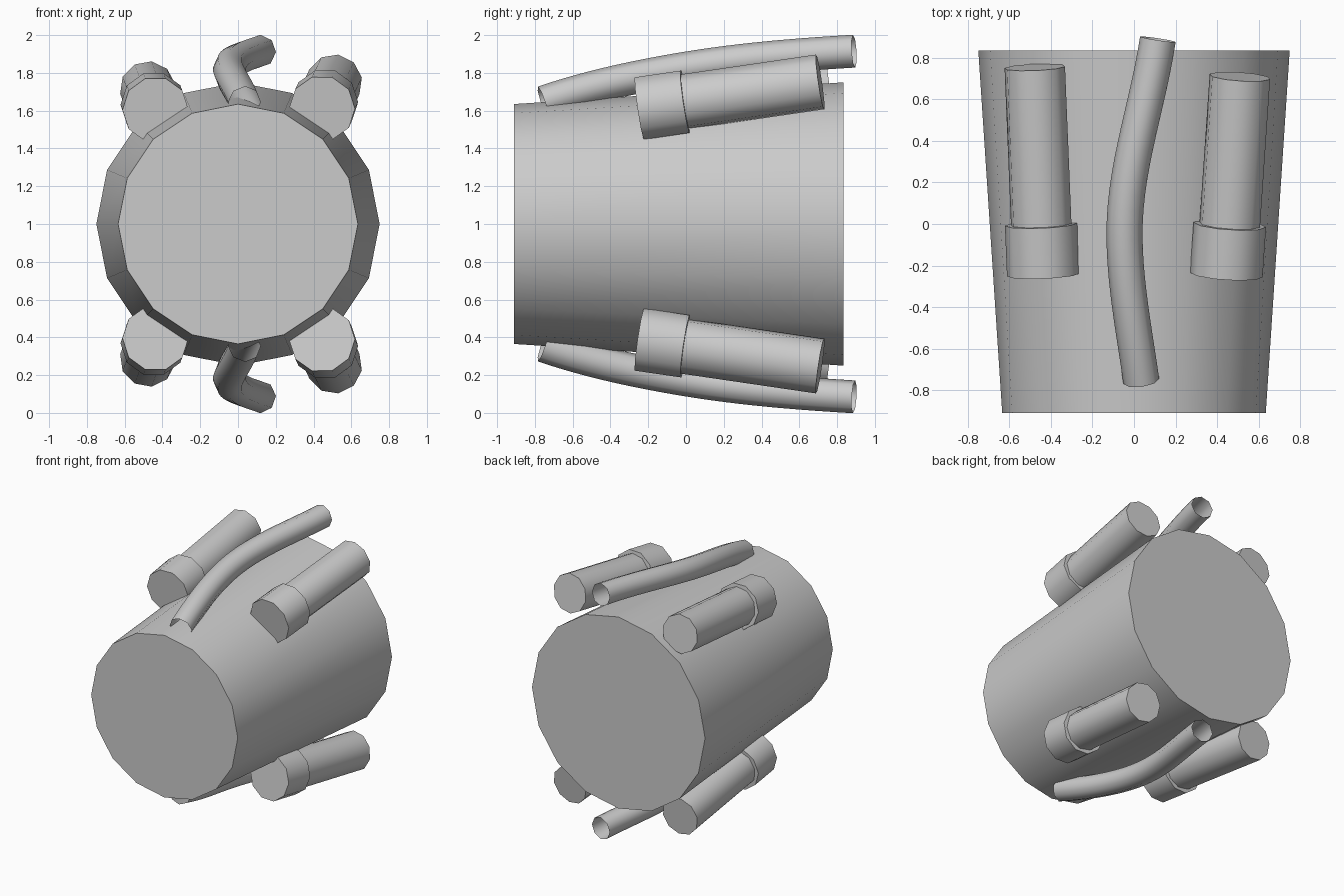
import bpy
import bmesh
import math
from mathutils import Vector, Matrix

cube = bpy.data.objects.get("Cube")
if cube:
    bpy.data.objects.remove(cube, do_unlink=True)

CENTRE = Vector((0, 0, 1))  # every part pivots on the body axis

grey = bpy.data.materials.new("plain grey")
grey.use_nodes = True
COLOUR = (0.6, 0.6, 0.6, 1)
grey.diffuse_color = COLOUR
grey.node_tree.nodes["Principled BSDF"].inputs["Base Color"].default_value = COLOUR


def finish(obj, mirrored):
    """Shade a part and, if asked, repeat it below the body."""
    bpy.ops.object.select_all(action="DESELECT")
    obj.select_set(True)
    bpy.context.view_layer.objects.active = obj
    if obj.type == "CURVE":
        bpy.ops.object.convert(target="MESH")
        obj = bpy.context.object
    bpy.ops.object.shade_smooth_by_angle(angle=math.radians(60))
    if mirrored:
        mod = obj.modifiers.new("mirror below", "MIRROR")
        mod.use_axis = (False, False, True)
        mod.use_mirror_merge = False


def add_object(name, data):
    data.materials.append(grey)
    obj = bpy.data.objects.new(name, data)
    obj.location = CENTRE
    bpy.context.collection.objects.link(obj)
    return obj


def rod(name, start, end, r1, r2, sides, phase=0, mirrored=True):
    """Capped cone between two points, phase measured in the front plane."""
    a, b = Vector(start) - CENTRE, Vector(end) - CENTRE
    axis = (b - a).normalized()
    side = Vector((1, 0, 0))
    side = (side - axis * side.dot(axis)).normalized()
    frame = Matrix((side, axis.cross(side), axis)).transposed().to_4x4()
    turn = Matrix.Rotation(math.radians(-phase), 4, "Z")
    bm = bmesh.new()
    bmesh.ops.create_cone(bm, cap_ends=True, segments=sides, radius1=r1, radius2=r2,
                          depth=(b - a).length,
                          matrix=Matrix.Translation((a + b) / 2) @ frame @ turn)
    mesh = bpy.data.meshes.new(name)
    bm.to_mesh(mesh)
    bm.free()
    finish(add_object(name, mesh), mirrored)


# Tapered drum lying along y
rod("body", (0, -0.91, 1), (0, 0.835, 1), 0.635, 0.75, 16, mirrored=False)

# Canisters with a wider collar at the front end
canisters = {
    "left": ((0.445, -0.245, 1.612), (0.51, 0.71, 1.752)),
    "right": ((-0.437, -0.245, 1.605), (-0.478, 0.755, 1.715)),
}
for label, (front, back) in canisters.items():
    front, back = Vector(front), Vector(back)
    along = (back - front).normalized()
    rod(label + "_collar", front, front + along * 0.245, 0.175, 0.175, 10, 18)
    rod(label + "_canister", front + along * 0.12, back, 0.148, 0.148, 10, 28)

# Bent open pipe: each point is a position with its direction per unit of y
path = [
    ((0.035, -0.757, 1.645), (-0.14, 1, 0.34)),
    ((-0.045, 0, 1.825), (0.03, 1, 0.165)),
    ((0.115, 0.89, 1.915), (0.15, 1, 0.06)),
]
curve = bpy.data.curves.new("pipe", "CURVE")
curve.dimensions = "3D"
curve.bevel_depth = 0.087
curve.bevel_resolution = 2
curve.resolution_u = 12
spline = curve.splines.new("BEZIER")
spline.bezier_points.add(len(path) - 1)
for point, (pos, slope) in zip(spline.bezier_points, path):
    point.handle_left_type = point.handle_right_type = "FREE"
    pos, slope = Vector(pos) - CENTRE, Vector(slope)
    point.co = pos
    point.handle_left = pos - slope * (0.25 if pos.y < 0.5 else 0.3)
    point.handle_right = pos + slope * (0.25 if pos.y < -0.5 else 0.3)
finish(add_object("pipe", curve), True)
